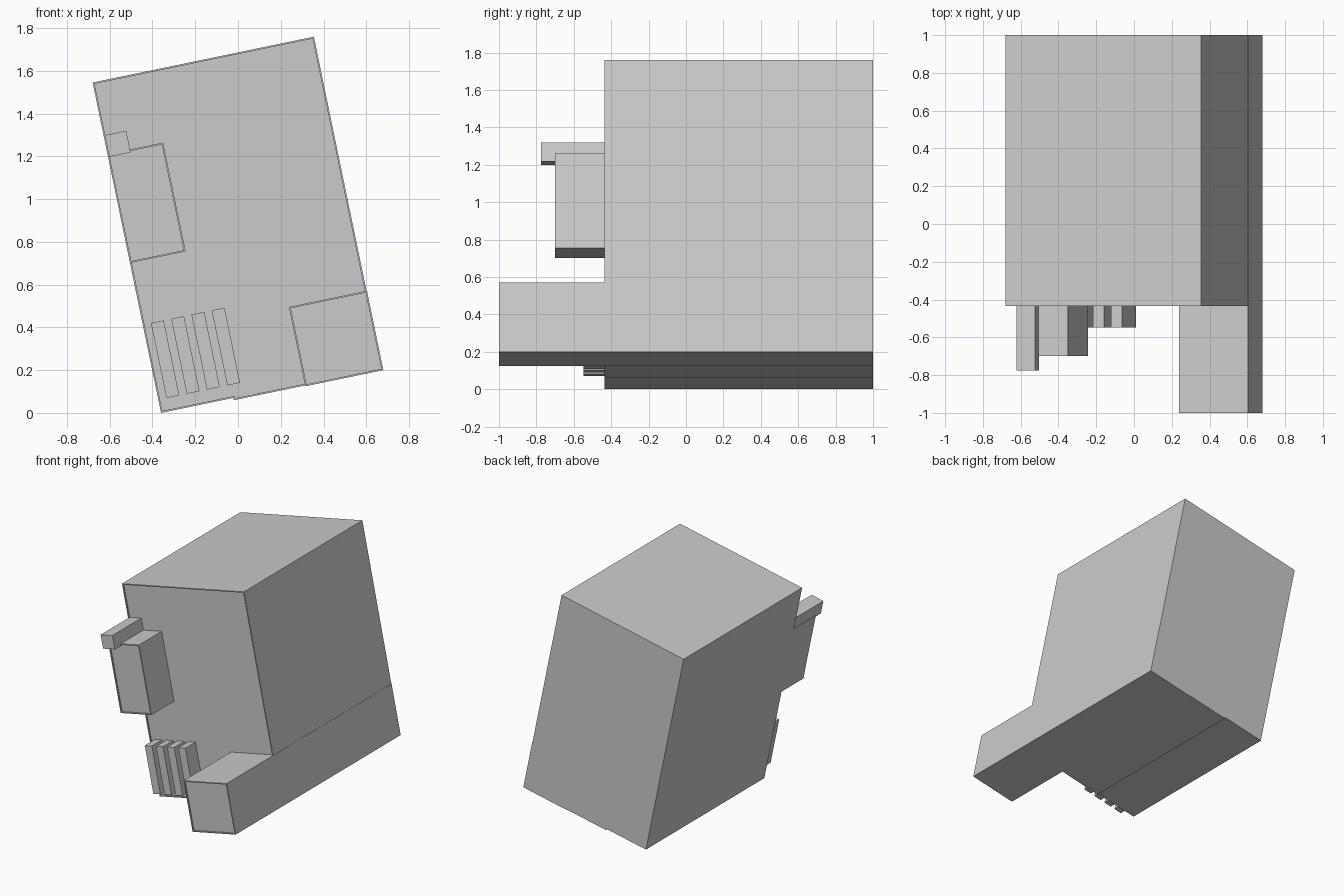
import bpy, bmesh, math
from mathutils import Vector

if "Cube" in bpy.data.objects:
    bpy.data.objects.remove(bpy.data.objects["Cube"])

TILT = math.radians(11.7)
U = Vector((math.cos(TILT), 0, math.sin(TILT)))
V = Vector((-math.sin(TILT), 0, math.cos(TILT)))
CORNER = Vector((-0.36, 0, 0))


def prism(name, profile, y0, y1, rim=0.0):
    """Extrude a profile in the tilted plane from y0 to y1, with optional recessed front."""
    bm = bmesh.new()
    verts = [bm.verts.new(CORNER + U * u + V * v + Vector((0, y0, 0))) for u, v in profile]
    back = bm.faces.new(verts)
    ext = bmesh.ops.extrude_face_region(bm, geom=[back], use_keep_orig=True)
    moved = [g for g in ext["geom"] if isinstance(g, bmesh.types.BMVert)]
    bmesh.ops.translate(bm, verts=moved, vec=(0, y1 - y0, 0))
    bmesh.ops.recalc_face_normals(bm, faces=bm.faces[:])
    if rim:
        bm.normal_update()
        front = [f for f in bm.faces if f.normal.y < -0.9]
        bmesh.ops.inset_individual(bm, faces=front, thickness=rim, depth=0)
        bmesh.ops.inset_individual(bm, faces=front, thickness=0, depth=-0.01)
    mesh = bpy.data.meshes.new(name)
    bm.to_mesh(mesh)
    bm.free()
    obj = bpy.data.objects.new(name, mesh)
    bpy.context.collection.objects.link(obj)
    return obj


def rect(u0, u1, v0, v1):
    return [(u0, v0), (u1, v0), (u1, v1), (u0, v1)]


# Main block with a small step along its underside
prism("main_block", [(0, 0), (0.345, 0), (0.345, -0.011), (1.057, -0.011),
                     (1.057, 1.578), (0, 1.578)], -0.435, 1.0, 0.011)

# Long lower corner block, running the full depth
prism("corner_block", rect(0.686, 1.059, -0.015, 0.364), -1.0, 1.0, 0.011)

# Side box and the small bar above it
prism("side_box", rect(0.0, 0.266, 0.716, 1.236), -0.70, -0.41, 0.011)
prism("top_bar", rect(0.006, 0.108, 1.222, 1.325), -0.775, -0.41)

# Row of vertical slats
for i in range(4):
    u = 0.039 + 0.0968 * i
    prism(f"slat_{i + 1}", rect(u, u + 0.061, 0.063, 0.421), -0.548, -0.41)
